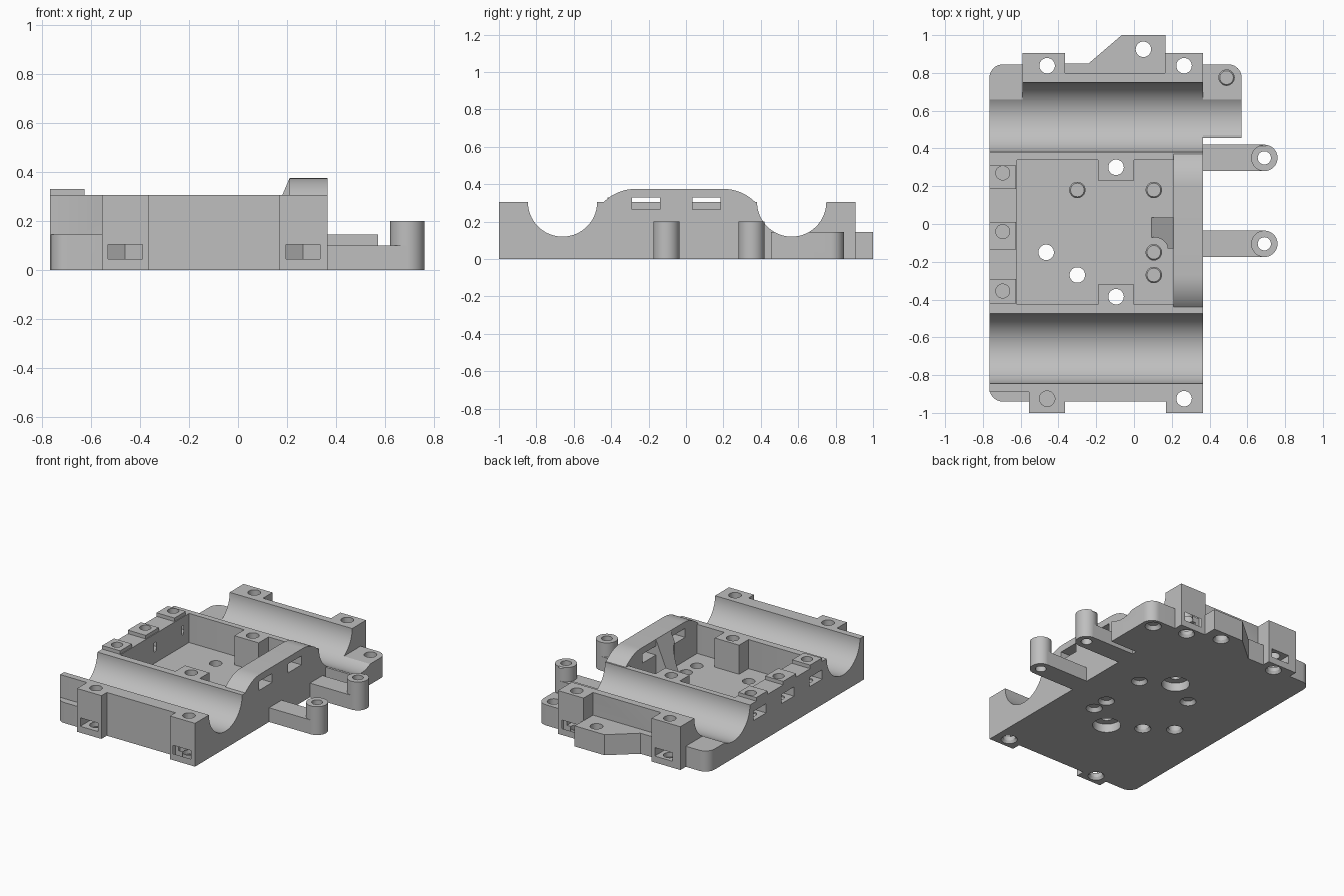
import bpy, bmesh, math
from mathutils import Matrix, Vector

if "Cube" in bpy.data.objects:
    bpy.data.objects.remove(bpy.data.objects["Cube"])

grey = bpy.data.materials.new("plain_grey")
grey.use_nodes = True
grey.diffuse_color = (0.52, 0.52, 0.52, 1)
grey.node_tree.nodes["Principled BSDF"].inputs["Base Color"].default_value = grey.diffuse_color

parts, cutters = [], []


def finish(name, bm, group):
    bmesh.ops.recalc_face_normals(bm, faces=bm.faces)
    me = bpy.data.meshes.new(name)
    bm.to_mesh(me)
    bm.free()
    me.materials.append(grey)
    ob = bpy.data.objects.new(name, me)
    bpy.context.collection.objects.link(ob)
    ob.hide_render = group is cutters
    group.append(ob)
    return ob


def prism(name, pts, lo, hi, axis="z", group=parts):
    """Extrude a flat outline along one axis."""
    place = {"x": lambda a, b, t: (t, a, b),
             "y": lambda a, b, t: (a, t, b),
             "z": lambda a, b, t: (a, b, t)}[axis]
    bm = bmesh.new()
    face = bm.faces.new([bm.verts.new(place(a, b, lo)) for a, b in pts])
    ext = bmesh.ops.extrude_face_region(bm, geom=[face])["geom"]
    move = Vector(place(0, 0, hi - lo))
    bmesh.ops.translate(bm, vec=move, verts=[v for v in ext if isinstance(v, bmesh.types.BMVert)])
    return finish(name, bm, group)


def box(name, x0, x1, y0, y1, z0, z1, group=parts):
    return prism(name, [(x0, y0), (x1, y0), (x1, y1), (x0, y1)], z0, z1, "z", group)


def arc(cx, cy, r, a0, a1, n=10):
    angles = [math.radians(a0 + (a1 - a0) * i / n) for i in range(n + 1)]
    return [(cx + r * math.cos(a), cy + r * math.sin(a)) for a in angles]


def circle(cx, cy, r, n=32):
    return arc(cx, cy, r, 0, 360, n)[:-1]


def cut(cutter, targets):
    for t in targets:
        mod = t.modifiers.new(cutter.name, "BOOLEAN")
        mod.operation, mod.solver, mod.object = "DIFFERENCE", "EXACT", cutter


def bounds(ob):
    return [(min(v.co[i] for v in ob.data.vertices), max(v.co[i] for v in ob.data.vertices))
            for i in range(3)]


def cut_touching(cutter):
    cb = bounds(cutter)
    cut(cutter, [p for p in parts if all(a[0] < b[1] and b[0] < a[1]
                                         for a, b in zip(cb, bounds(p)))])


# Plan sizes shared by several parts
L, R, TOP, LOW, FLOOR = -0.765, 0.365, 0.305, 0.145, 0.1
R_C = 0.07

# Main body and low deck
body = box("main_body", L, R, -0.89, 0.77, 0, TOP)
deck = prism("low_deck", arc(L + R_C, -0.94 + R_C, R_C, 180, 270) + [(R, -0.94), (R, 0.845)]
             + arc(L + R_C, 0.845 - R_C, R_C, 90, 180), 0, LOW)
shelf = prism("side_shelf", [(0.3, 0.455), (0.57, 0.455)]
              + arc(0.57 - R_C, 0.845 - R_C, R_C, 0, 90) + [(0.3, 0.845)], 0, LOW)

# Outer walls and screw tabs
box("front_wall", -0.555, R, -0.94, -0.8, 0, TOP)
box("rear_wall", -0.59, R, 0.7, 0.8, 0, TOP)
for side, fx, rx in (("right", (-0.555, -0.365), (-0.59, -0.365)),
                     ("left", (0.17, R), (0.165, R))):
    box("front_tab_" + side, *fx, -1, -0.86, 0, TOP)
    box("rear_tab_" + side, *rx, 0.7, 0.905, 0, TOP)
prism("rear_bracket", [(-0.365, 0.78), (0.168, 0.78), (0.168, 1), (-0.065, 1),
                       (-0.24, 0.85), (-0.365, 0.85)], 0, LOW)

# Raised end wall with its sloping brace
prism("end_hump", [(-0.44, 0.12), (0.37, 0.12)] + arc(0.2, 0.135, 0.24, 45, 90)
      + arc(-0.27, 0.135, 0.24, 90, 135), 0.21, R, "x")
brace = prism("sloping_brace", [(0.09, 0.095), (0.25, 0.095), (0.25, 0.374), (0.21, 0.374)],
              -0.13, 0.035, "y")

# Posts inside the tray and pads on the side wall
box("rear_post", -0.19, 0, 0.23, 0.36, 0.05, TOP)
box("front_post", -0.19, 0, -0.45, -0.32, 0.05, TOP)
pad_holes = (0.27, -0.04, -0.355)
for i, (y0, y1) in enumerate(((0.185, 0.31), (-0.135, 0.01), (-0.42, -0.29))):
    box("pad_%d" % i, L, -0.625, y0, y1, 0.27, 0.33)

# Arms with round bosses
for name, y in (("front", -0.105), ("rear", 0.35)):
    box(name + "_arm", 0.3, 0.69, y - R_C, y + R_C, 0, FLOOR)
    prism(name + "_boss", circle(0.69, y, R_C, 48), 0, 0.2)
    cut_touching(prism("boss_hole", circle(0.69, y, 0.035), -0.1, 0.4, "z", cutters))

# Troughs, tray and the lowered rear corner
for y, x1 in ((-0.66, 0.5), (0.565, 0.7)):
    cut_touching(prism("trough_cut", circle(y, TOP, 0.185, 96), -0.9, x1, "x", cutters))
cut(box("tray_cut", -0.62, 0.21, -0.425, 0.34, FLOOR, 0.5, cutters), [body, deck])
cut(box("corner_cut", -0.9, -0.59, 0.5, 1, LOW, 0.5, cutters), [body])
cut(prism("brace_notch", circle(0.105, -0.15, 0.08), 0.09, 0.3, "z", cutters), [brace])

# Windows through the raised end wall
for y0 in (-0.29, 0.035):
    cut_touching(box("window_cut", 0.15, 0.45, y0, y0 + 0.15, 0.265, 0.328, cutters))


def screw_hole(x, y, r=0.041):
    """Straight hole with a flared mouth on the underside."""
    cut_touching(prism("hole_cut", circle(x, y, r), -0.1, 0.5, "z", cutters))
    bm = bmesh.new()
    bmesh.ops.create_cone(bm, cap_ends=True, segments=32, radius1=0.062, radius2=0.036,
                          depth=0.04, matrix=Matrix.Translation((x, y, 0.005)))
    cut_touching(finish("flare_cut", bm, cutters))


def nut_slot(x, y, angle, z0, z1, reach=0.12):
    """Slot open to the outside, ending in the point of a hexagon."""
    turn = Matrix.Rotation(math.radians(angle), 2)
    shape = [(-0.07, -reach), (0.07, -reach), (0.07, 0.04), (0, 0.081), (-0.07, 0.04)]
    pts = [turn @ Vector(p) + Vector((x, y)) for p in shape]
    cut_touching(prism("nut_slot_cut", pts, z0, z1, "z", cutters))


# Screw holes and nut slots in the tabs
for x in (-0.46, 0.265):
    for y, angle in ((-0.925, 0), (0.838, 180)):
        screw_hole(x, y)
        nut_slot(x, y, angle, 0.045, 0.105)

# Holes in the tray floor, shelf and bracket
for x, y in ((-0.3, 0.18), (0.105, 0.18), (-0.465, -0.15), (0.105, -0.15),
             (-0.3, -0.27), (0.105, -0.27), (0.49, 0.775), (0.05, 0.925)):
    screw_hole(x, y)

# Post holes with wide recesses underneath
for y in (0.3, -0.385):
    cut_touching(prism("post_hole", circle(-0.095, y, 0.041), -0.1, 0.5, "z", cutters))
    cut_touching(prism("post_recess", circle(-0.095, y, 0.09), -0.1, 0.06, "z", cutters))

# Pad holes and their nut slots
for y in pad_holes:
    cut_touching(prism("pad_hole", circle(-0.695, y, 0.037), 0.17, 0.5, "z", cutters))
    nut_slot(-0.695, y, -90, 0.18, 0.245)

# Bake the cuts and remove the cutters
bpy.context.view_layer.update()
graph = bpy.context.evaluated_depsgraph_get()
baked = [bpy.data.meshes.new_from_object(p.evaluated_get(graph)) for p in parts]
for p, me in zip(parts, baked):
    p.modifiers.clear()
    p.data = me
for c in cutters:
    bpy.data.objects.remove(c)

bpy.ops.object.select_all(action="DESELECT")
for p in parts:
    p.select_set(True)
bpy.context.view_layer.objects.active = parts[0]
bpy.ops.object.shade_smooth_by_angle(angle=math.radians(30))
